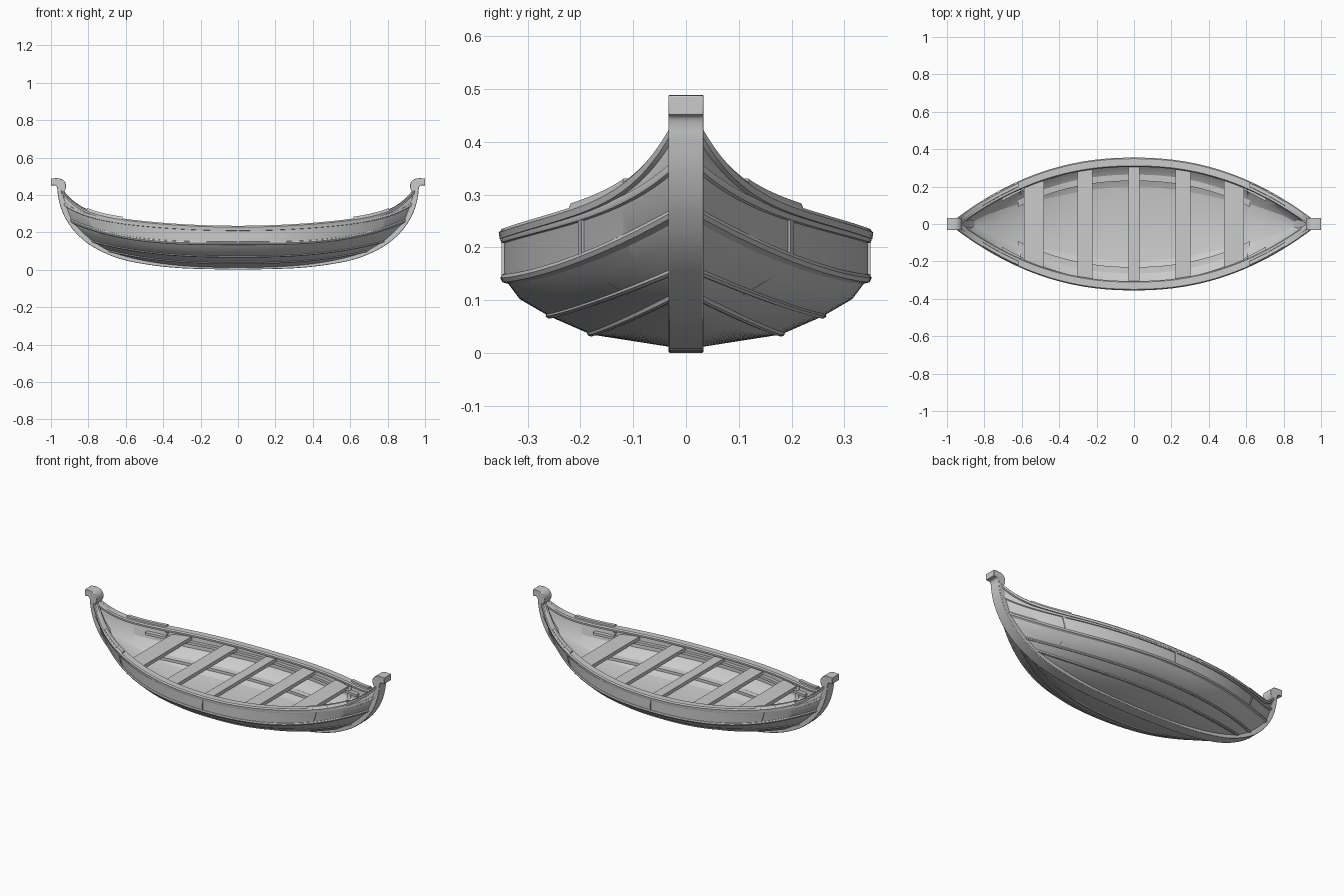
import bpy, bmesh, math
from mathutils import Vector

if "Cube" in bpy.data.objects:
    bpy.data.objects.remove(bpy.data.objects["Cube"])

N = 72                                   # samples along the boat
US = [math.sin(math.pi / 2 * (-1 + 2 * j / N)) for j in range(N + 1)]


def finish(name, bm, angle=35):
    bmesh.ops.recalc_face_normals(bm, faces=bm.faces)
    me = bpy.data.meshes.new(name)
    bm.to_mesh(me)
    bm.free()
    ob = bpy.data.objects.new(name, me)
    bpy.context.collection.objects.link(ob)
    bpy.ops.object.select_all(action='DESELECT')
    ob.select_set(True)
    bpy.context.view_layer.objects.active = ob
    bpy.ops.object.shade_smooth_by_angle(angle=math.radians(angle))
    return ob


def loft(rows, closed=False):
    """Skin rows of points; closed joins last row to first and caps the ends."""
    bm = bmesh.new()
    v = [[bm.verts.new(p) for p in r] for r in rows]
    n = len(rows)
    for i in range(n if closed else n - 1):
        a, b = v[i], v[(i + 1) % n]
        for j in range(len(a) - 1):
            bm.faces.new((a[j], a[j + 1], b[j + 1], b[j]))
    if closed:
        bm.faces.new([r[0] for r in v])
        bm.faces.new([r[-1] for r in v])
    return bm


def solid(name, pts):
    bm = bmesh.new()
    for p in pts:
        bm.verts.new(p)
    bmesh.ops.convex_hull(bm, input=bm.verts)
    bmesh.ops.dissolve_limit(bm, angle_limit=0.02, verts=bm.verts, edges=bm.edges)
    return finish(name, bm)


# Long lines of the hull: middle y, middle z, end x, then rise terms (height, power)
KEEL = (0.02, 0.010, 0.62, (0.06, 2.6))
LAP1 = (0.18, 0.035, 0.715, (0.07, 2.5))
LAP2 = (0.26, 0.070, 0.795, (0.085, 2.6))
BILGE = (0.315, 0.102, 0.855, (0.11, 3.0))
CHINE = (0.345, 0.142, 0.905, (0.125, 3.2))
WALE = (0.345, 0.215, 0.938, (0.08, 2), (0.06, 8))
SHEER = (0.345, 0.228, 0.95, (0.09, 2), (0.11, 10))
LINES = [KEEL, LAP1, LAP2, BILGE, CHINE, WALE, SHEER]


def at(line, u, side=1):
    y0, z0, xe = line[:3]
    a = abs(u)
    y = 0.02 + (y0 - 0.02) * (1 - a ** 2.2)
    z = z0 + sum(h * a ** p for h, p in line[3:])
    return Vector((xe * u, side * y, z))


def rail(name, line, section, us=US):
    """Sweep a (dy, dz) section along a hull line on both sides."""
    for side, tag in ((1, "left"), (-1, "right")):
        rows = [[at(line, u, side) + Vector((0, side * dy, dz)) for u in us]
                for dy, dz in section]
        finish(f"{name}_{tag}", loft(rows, True))


def half_width(x, z):
    """Outer half width of the hull at a given x and height."""
    pts = [at(l, x / l[2]) for l in LINES if abs(x) <= l[2]]
    if z <= pts[0].z:
        return pts[0].y
    for a, b in zip(pts, pts[1:]):
        if z <= b.z:
            return a.y + (b.y - a.y) * (z - a.z) / (b.z - a.z)
    return pts[-1].y


# Hull shell
rows = [[at(l, u, -1) for u in US] for l in reversed(LINES)]
rows += [[at(l, u, 1) for u in US] for l in LINES]
hull = finish("hull", loft(rows), 25)
bm = bmesh.new()
bm.from_mesh(hull.data)
mid = min(bm.faces, key=lambda f: f.calc_center_median().length)
if mid.normal.z < 0:                     # make the shell thicken inward
    bmesh.ops.reverse_faces(bm, faces=bm.faces)
bm.to_mesh(hull.data)
bm.free()
sol = hull.modifiers.new("thickness", 'SOLIDIFY')
sol.thickness = 0.018
sol.offset = 1

# Dished floor rising towards both ends
floor_rows = []
for k in range(-8, 9):
    t = k / 8
    row = []
    for u in US:
        x = 0.89 * u
        z = 0.052 + 0.21 * abs(u) ** 3.2
        row.append((x, t * max(half_width(x, z) - 0.008, 0.005), z + 0.012 * t * t))
    floor_rows.append(row)
finish("floor", loft(floor_rows))

# Gunwale, rubbing rails and plank laps
rail("gunwale", SHEER, [(0.008, -0.012), (0.01, 0), (0.004, 0.007), (-0.034, 0.007),
                        (-0.04, 0), (-0.038, -0.012)])
rail("upper_rail", WALE, [(-0.005, -0.008), (0.005, -0.006), (0.007, 0), (0.005, 0.008), (-0.005, 0.01)])
rail("lower_rail", CHINE, [(-0.012, -0.012), (0.003, -0.008), (0.007, 0), (0.004, 0.007), (-0.008, 0.01)])
rail("lap_upper", LAP2, [(-0.01, -0.002), (0.0, -0.005), (0.006, -0.001), (0.005, 0.007), (-0.008, 0.008)])
rail("lap_lower", LAP1, [(-0.012, 0), (0.0, -0.004), (0.006, -0.002), (0.008, 0.005), (-0.01, 0.008)])

# Inner stringers
inner_us = [u * 0.78 for u in US]
rail("inner_stringer", LAP2, [(-0.03, 0.012), (-0.03, 0.028), (0.004, 0.03), (0.0, 0.012)], inner_us)
rail("seat_ledge", CHINE, [(-0.036, 0.035), (-0.036, 0.05), (-0.005, 0.05), (-0.005, 0.035)], inner_us)

# Raised strips on the gunwale near both ends
for end in (-1, 1):
    us = [end * (0.65 + 0.2 * k / 12) for k in range(13)]
    rail("gunwale_strip_" + ("bow" if end > 0 else "stern"), SHEER,
         [(-0.022, 0.0), (-0.02, 0.016), (0.0, 0.016), (0.006, 0.0)], us)

# Side battens between the two rubbing rails
for side in (-1, 1):
    for u in (-0.7, 0, 0.7):
        solid("side_batten", [at(l, u + du, side) + Vector((0, side * dy, 0))
                              for l in (CHINE, WALE) for du in (-0.007, 0.007) for dy in (-0.006, 0.005)])

# Inner ribs next to the end seats
for x in (-0.615, 0.615):
    for side in (-1, 1):
        zs = [0.11 + 0.14 * k / 8 for k in range(9)]
        ring = [(0.008, -0.01), (0.008, 0.01), (0.03, 0.01), (0.03, -0.01)]
        finish("rib", loft([[(x + dx, side * (half_width(x, z) - inset), z) for z in zs]
                            for inset, dx in ring], True))

# Seats, trimmed to the hull width
for x, w, top in ((-0.535, 0.105, 0.235), (-0.262, 0.082, 0.215), (0, 0.058, 0.212),
                  (0.262, 0.082, 0.215), (0.535, 0.105, 0.235)):
    pts = []
    for e in (x - w / 2, x + w / 2):
        half = at(SHEER, e / SHEER[2]).y - 0.014
        pts += [(e, s * half, z) for s in (-1, 1) for z in (top - 0.022, top)]
    solid("seat", pts)

# Keel and curled stems: pairs of outer and inner (x, z) points for one half
PAIRS = [(0, 0, 0, 0.022), (0.3, 0.008, 0.3, 0.03), (0.5, 0.03, 0.49, 0.052),
         (0.65, 0.064, 0.635, 0.088), (0.78, 0.125, 0.752, 0.148), (0.865, 0.195, 0.832, 0.212),
         (0.92, 0.27, 0.884, 0.283), (0.95, 0.34, 0.916, 0.347), (0.963, 0.40, 0.935, 0.40),
         (0.966, 0.43, 0.922, 0.432), (0.971, 0.446, 0.921, 0.46), (0.98, 0.451, 0.937, 0.481),
         (0.99, 0.451, 0.962, 0.489), (1.0, 0.451, 1.0, 0.488)]


def smooth(pts, n=4):
    """Catmull-Rom through the points."""
    p = [Vector(q) for q in pts]
    p = [2 * p[0] - p[1]] + p + [2 * p[-1] - p[-2]]
    out = []
    for a, b, c, d in zip(p, p[1:], p[2:], p[3:]):
        for k in range(n):
            t = k / n
            out.append(0.5 * (2 * b + (c - a) * t + (2 * a - 5 * b + 4 * c - d) * t * t
                              + (3 * b - a - 3 * c + d) * t ** 3))
    return out + [p[-2]]


half = smooth(PAIRS)
full = [Vector((-q[0], q[1], -q[2], q[3])) for q in reversed(half[1:])] + half
W = 0.033
stem = finish("keel_and_stems", loft([[(q[0], -W, q[1]) for q in full], [(q[0], W, q[1]) for q in full],
                                      [(q[2], W, q[3]) for q in full], [(q[2], -W, q[3]) for q in full]], True))
bev = stem.modifiers.new("soft_edges", 'BEVEL')
bev.width = 0.003
bev.segments = 2
bev.limit_method = 'ANGLE'
bev.angle_limit = math.radians(50)
